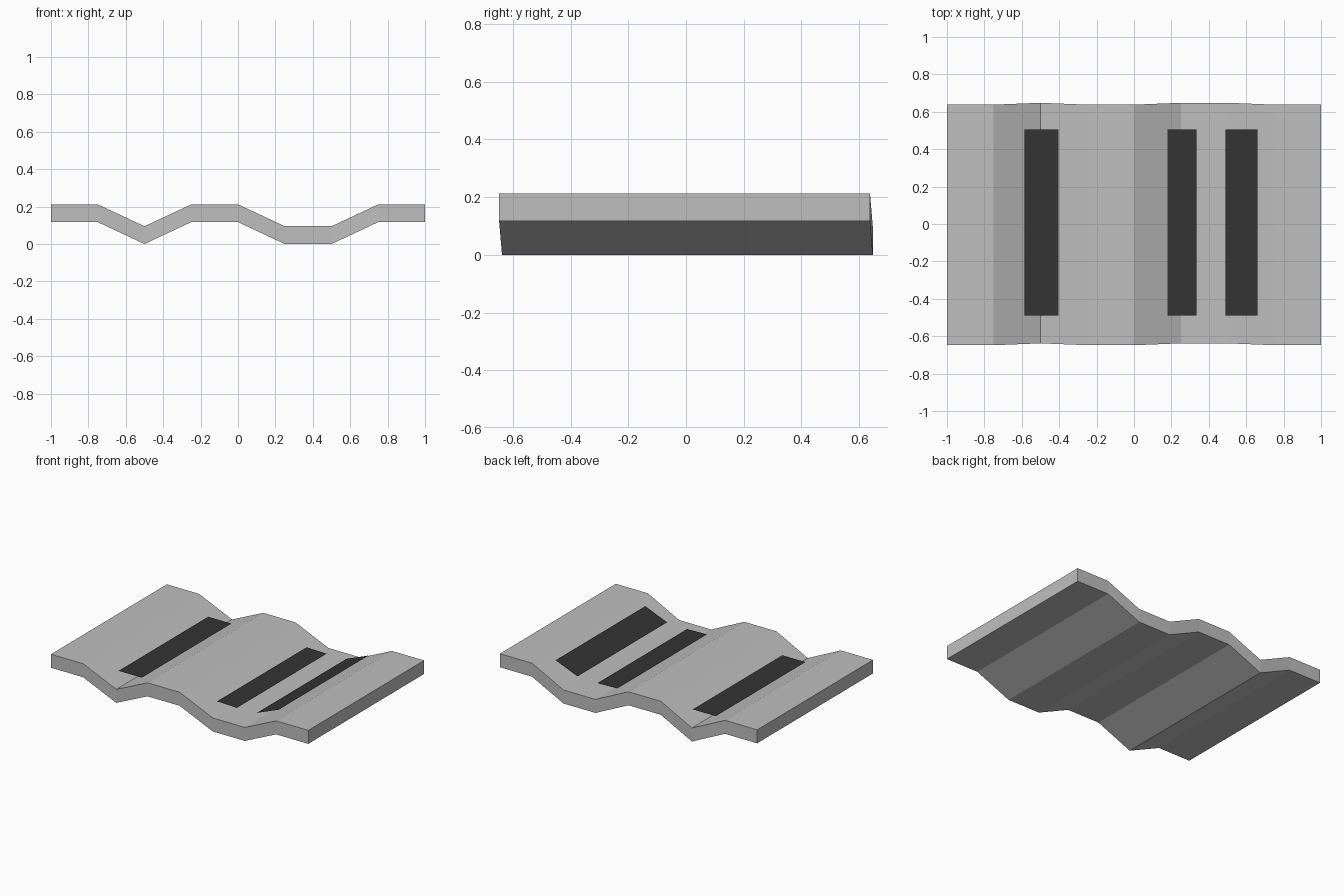
import bpy
import bmesh

cube = bpy.data.objects.get("Cube")
if cube:
    bpy.data.objects.remove(cube, do_unlink=True)


def material(name, grey):
    mat = bpy.data.materials.new(name)
    mat.use_nodes = True
    colour = (grey, grey, grey, 1)
    mat.diffuse_color = colour
    mat.node_tree.nodes["Principled BSDF"].inputs["Base Color"].default_value = colour
    return mat


def add_object(name, bm, mat):
    mesh = bpy.data.meshes.new(name)
    bm.to_mesh(mesh)
    bm.free()
    mesh.materials.append(mat)
    bpy.context.collection.objects.link(bpy.data.objects.new(name, mesh))


light_grey = material("light grey", 0.52)
dark_grey = material("dark grey", 0.034)

# Folded slab: columns at equal steps, each either raised or lowered
THICK, DROP, HALF, SKEW = 0.095, 0.117, 0.643, 0.005
raised = [1, 1, 0, 1, 1, 0, 0, 1, 1]
bm = bmesh.new()
rings = []
for i, up in enumerate(raised):
    x, low = -1 + i / 4, DROP * up
    shift = -SKEW if up else SKEW
    corners = [(-HALF, low), (HALF, low), (HALF, low + THICK), (-HALF, low + THICK)]
    rings.append([bm.verts.new((x, y + shift, z)) for y, z in corners])
for a, b in zip(rings, rings[1:]):
    for k in range(4):
        n = (k + 1) % 4
        bm.faces.new((a[k], a[n], b[n], b[k]))
bm.faces.new(rings[0])
bm.faces.new(rings[-1])
bmesh.ops.recalc_face_normals(bm, faces=bm.faces)
add_object("folded_slab", bm, light_grey)

# Dark strips: thin sheets held just above the folds
strips = {
    "valley_strip": (-0.585, 0.146, -0.405, 0.146),
    "flat_strip": (0.18, 0.136, 0.335, 0.132),
    "slope_strip": (0.49, 0.138, 0.66, 0.206),
}
for name, (x0, z0, x1, z1) in strips.items():
    bm = bmesh.new()
    outline = [(x0, -0.49, z0), (x1, -0.49, z1), (x1, 0.505, z1), (x0, 0.505, z0)]
    bm.faces.new([bm.verts.new(p) for p in outline])
    add_object(name, bm, dark_grey)
